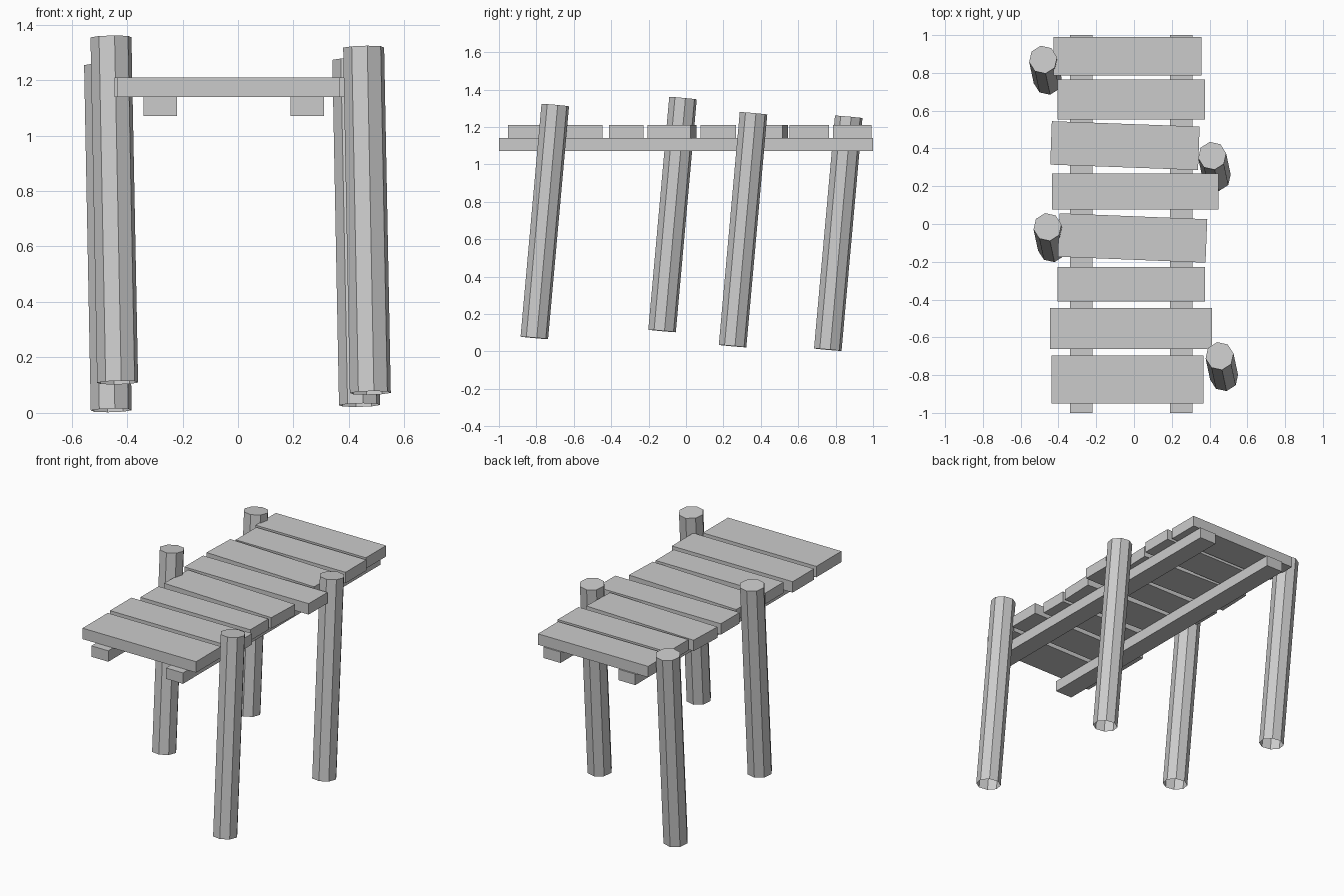
import bpy, bmesh
from math import radians
from mathutils import Matrix, Vector

if "Cube" in bpy.data.objects:
    bpy.data.objects.remove(bpy.data.objects["Cube"])


def add_object(name, bm):
    mesh = bpy.data.meshes.new(name)
    bm.to_mesh(mesh)
    bm.free()
    ob = bpy.data.objects.new(name, mesh)
    bpy.context.collection.objects.link(ob)
    return ob


def box(name, center, size, turn=0):
    bm = bmesh.new()
    bmesh.ops.create_cube(bm, size=1, matrix=Matrix.Diagonal((*size, 1)))
    ob = add_object(name, bm)
    ob.location = center
    ob.rotation_euler.z = radians(turn)


def post(name, top):
    # Eight-sided leaning log, open at the bottom
    lean = Vector((-0.024, 0.112, 1.245))
    bm = bmesh.new()
    bmesh.ops.create_cone(bm, cap_ends=True, segments=8, radius1=0.075,
                          radius2=0.075, depth=lean.length)
    bottom = [f for f in bm.faces if f.normal.z < -0.9]
    bmesh.ops.delete(bm, geom=bottom, context='FACES_ONLY')
    bmesh.ops.rotate(bm, verts=bm.verts, matrix=Matrix.Rotation(radians(10), 3, 'Z'))
    bmesh.ops.rotate(bm, verts=bm.verts,
                     matrix=Vector((0, 0, 1)).rotation_difference(lean).to_matrix())
    ob = add_object(name, bm)
    ob.location = Vector(top) - lean / 2


# Support beams under the deck
for side, x in (("left", -0.28), ("right", 0.25)):
    box(f"{side}_beam", (x, 0, 1.105), (0.12, 2, 0.07))

# Deck planks: x centre, y centre, length, width, turn
planks = [
    (-0.034, -0.824, 0.805, 0.255, 0),
    (-0.016, -0.554, 0.857, 0.217, 0),
    (-0.015, -0.319, 0.78, 0.183, 0),
    (-0.008, -0.074, 0.783, 0.230, -2.3),
    (0.006, 0.173, 0.882, 0.19, 0),
    (-0.048, 0.415, 0.783, 0.230, -2.1),
    (-0.015, 0.659, 0.78, 0.21, 0),
    (-0.034, 0.888, 0.782, 0.205, 0),
]
for i, (x, y, length, width, turn) in enumerate(planks, 1):
    box(f"plank_{i}", (x, y, 1.174), (length, width, 0.07), turn)

# Leaning posts, placed by the centre of their tops
post("front_right_post", (0.453, -0.699, 1.317))
post("middle_left_post", (-0.458, -0.016, 1.354))
post("back_right_post", (0.414, 0.361, 1.273))
post("back_left_post", (-0.481, 0.870, 1.254))
